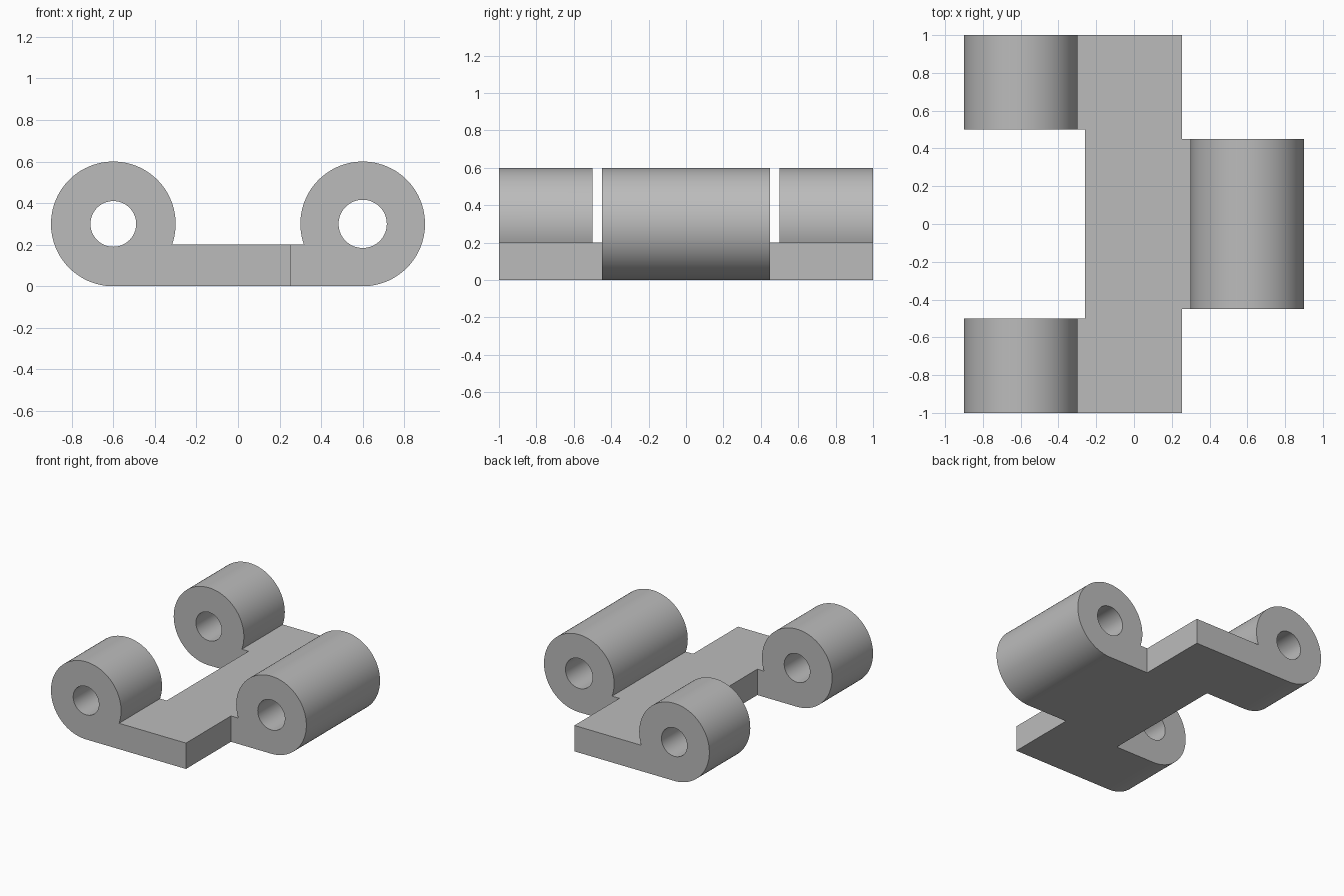
import bpy
import bmesh
from math import asin, cos, sin, pi

cube = bpy.data.objects.get("Cube")
if cube:
    bpy.data.objects.remove(cube, do_unlink=True)

LENGTH = 2.0        # along y
RADIUS = 0.3        # knuckle outer radius, also its axis height
AXIS_X = 0.6        # knuckle axis distance from the middle
PLATE = 0.2         # plate thickness

grey = bpy.data.materials.new("light grey metal")
grey.use_nodes = True
grey.diffuse_color = (0.5, 0.5, 0.5, 1)
grey.node_tree.nodes["Principled BSDF"].inputs["Base Color"].default_value = (0.5, 0.5, 0.5, 1)


def arc(cx, radius, start, end, steps):
    return [(cx + radius * cos(start + (end - start) * i / steps),
             RADIUS + radius * sin(start + (end - start) * i / steps))
            for i in range(steps + 1)]


def prism(name, profile, y0, y1):
    """Extrude an (x, z) outline along y."""
    bm = bmesh.new()
    face = bm.faces.new([bm.verts.new((x, y0, z)) for x, z in profile])
    ext = bmesh.ops.extrude_face_region(bm, geom=[face])
    moved = [v for v in ext["geom"] if isinstance(v, bmesh.types.BMVert)]
    bmesh.ops.translate(bm, verts=moved, vec=(0, y1 - y0, 0))
    bmesh.ops.recalc_face_normals(bm, faces=bm.faces)
    mesh = bpy.data.meshes.new(name)
    bm.to_mesh(mesh)
    bm.free()
    mesh.materials.append(grey)
    obj = bpy.data.objects.new(name, mesh)
    bpy.context.collection.objects.link(obj)
    return obj


def block(name, x0, x1, y0, y1):
    return prism(name, [(x0, -1), (x1, -1), (x1, 1), (x0, 1)], y0, y1)


# Side outline: a flat plate rolled into a knuckle at each end
dip = asin((RADIUS - PLATE) / RADIUS)
outline = (arc(AXIS_X, RADIUS, -pi / 2, pi + dip, 72)
           + arc(-AXIS_X, RADIUS, -dip, 1.5 * pi, 72))
hinge = prism("hinge_leaf", outline, -LENGTH / 2, LENGTH / 2)

# Pin holes, and the gaps between the knuckles
cutters = [
    prism("pin_hole", arc(-AXIS_X, 0.11, 0, 2 * pi, 64)[:-1], -2, 2),
    prism("pin_hole", arc(AXIS_X, 0.116, 0, 2 * pi, 64)[:-1], -2, 2),
    block("middle_gap", -2, -0.26, -0.5, 0.5),
    block("front_gap", 0.255, 2, -2, -0.45),
    block("back_gap", 0.255, 2, 0.45, 2),
]

bpy.ops.object.select_all(action="DESELECT")
hinge.select_set(True)
bpy.context.view_layer.objects.active = hinge
for cutter in cutters:
    cutter.hide_render = True
    mod = hinge.modifiers.new("cut", "BOOLEAN")
    mod.operation = "DIFFERENCE"
    mod.solver = "EXACT"
    mod.object = cutter
    bpy.ops.object.modifier_apply(modifier=mod.name)
    bpy.data.objects.remove(cutter, do_unlink=True)

# Round knuckles, flat underside
bpy.ops.object.shade_smooth_by_angle(angle=pi / 6)
for poly in hinge.data.polygons:
    if poly.center.z < 0.0001:
        poly.use_smooth = False
